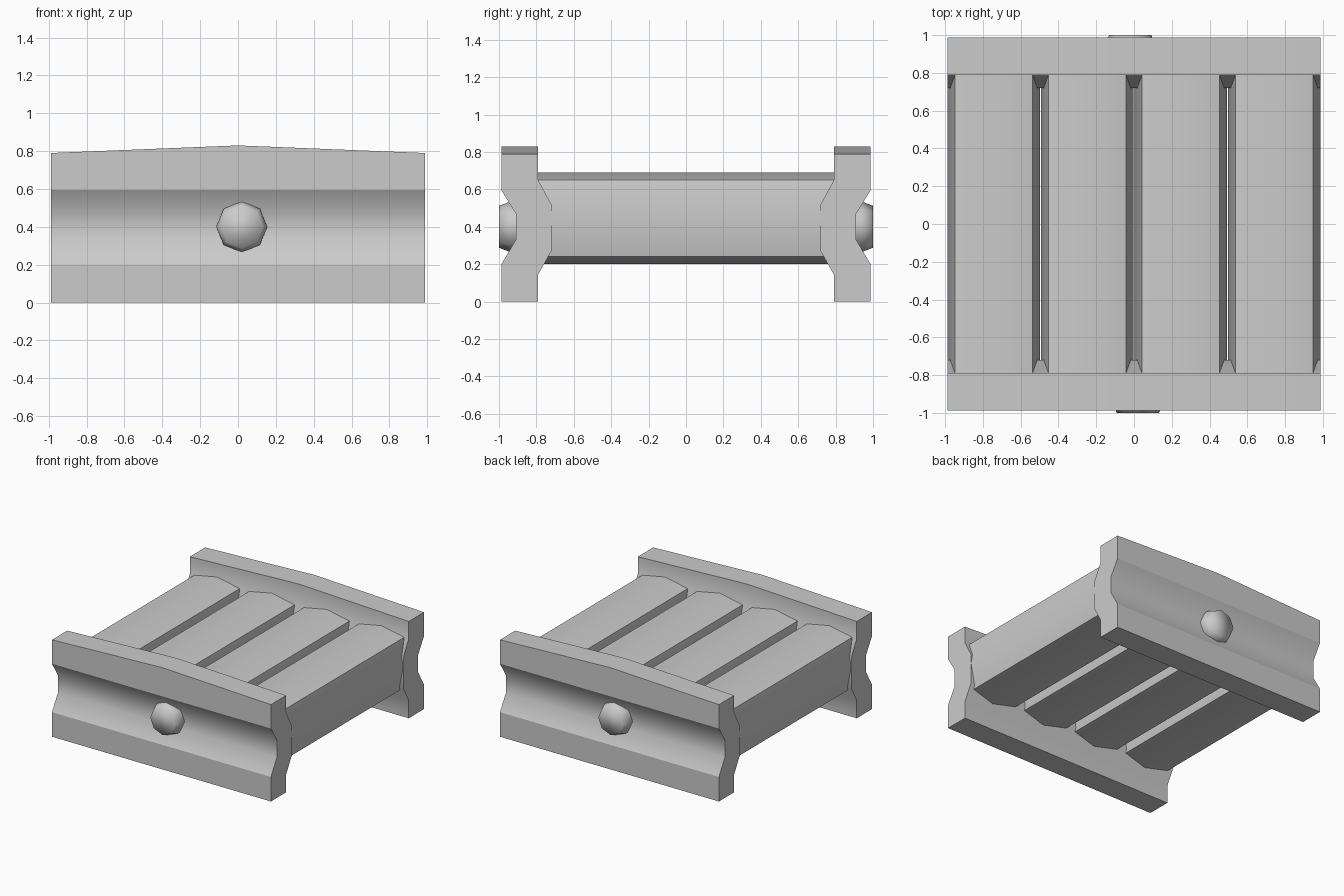
import bpy, bmesh
from math import radians, sin, cos, pi

if "Cube" in bpy.data.objects:
    bpy.data.objects.remove(bpy.data.objects["Cube"])


def loft(name, rings, angle=30, soft=()):
    """Join rings of points into a capped solid; edges along |y| in soft stay smooth."""
    bm = bmesh.new()
    vs = [[bm.verts.new(p) for p in r] for r in rings]
    n = len(vs[0])
    for a, b in zip(vs, vs[1:]):
        for i in range(n):
            j = (i + 1) % n
            bm.faces.new((a[i], a[j], b[j], b[i]))
    bm.faces.new(vs[0])
    bm.faces.new(vs[-1])
    bmesh.ops.recalc_face_normals(bm, faces=bm.faces[:])
    for f in bm.faces:
        f.smooth = True
    for e in bm.edges:
        ys = [round(abs(v.co.y), 3) for v in e.verts]
        along = abs(e.verts[0].co.x - e.verts[1].co.x) > 0.5
        keep = along and ys[0] == ys[1] and ys[0] in soft
        e.smooth = keep or e.calc_face_angle(0) < radians(angle)
    me = bpy.data.meshes.new(name)
    bm.to_mesh(me)
    bm.free()
    ob = bpy.data.objects.new(name, me)
    bpy.context.collection.objects.link(ob)
    return ob


# Wall profile (y, z) without its peaked top edge
wall_low = [(-0.79, 0.65), (-0.72, 0.52), (-0.72, 0.27), (-0.79, 0.145), (-0.79, 0),
            (-0.987, 0), (-0.987, 0.2), (-0.91, 0.33), (-0.91, 0.47), (-0.987, 0.595)]
# Half-width 0.245 roller section, offset (x, z) from its centre
roller = [(0, 0.245), (0.205, 0.205), (0.245, 0), (0.205, -0.205),
          (0, -0.245), (-0.205, -0.205), (-0.245, 0), (-0.205, 0.205)]

for label, turn in (("front", 1), ("back", -1)):
    # Grooved end wall, slightly peaked in the middle
    loft(label + "_wall",
         [[(turn * x, turn * y, z) for y, z in wall_low + [(-0.987, top), (-0.79, top)]]
          for x, top in ((-0.988, 0.79), (0, 0.83), (0.988, 0.79))], soft=(0.91, 0.72))
    # Eight-sided stud in the groove
    loft(label + "_stud",
         [[(turn * (0.02 + r * cos(k * pi / 4)), turn * y, 0.4 + r * sin(k * pi / 4))
           for k in range(8)]
          for y, r in ((-0.88, 0.135), (-0.94, 0.135), (-1.0, 0.112))], angle=80)

# Four rollers side by side between the walls
for i in range(4):
    cx = (i - 1.5) * 0.495
    loft(f"roller_{i + 1}",
         [[(cx + x, y, 0.445 + z) for x, z in roller] for y in (-0.8, 0.8)])
